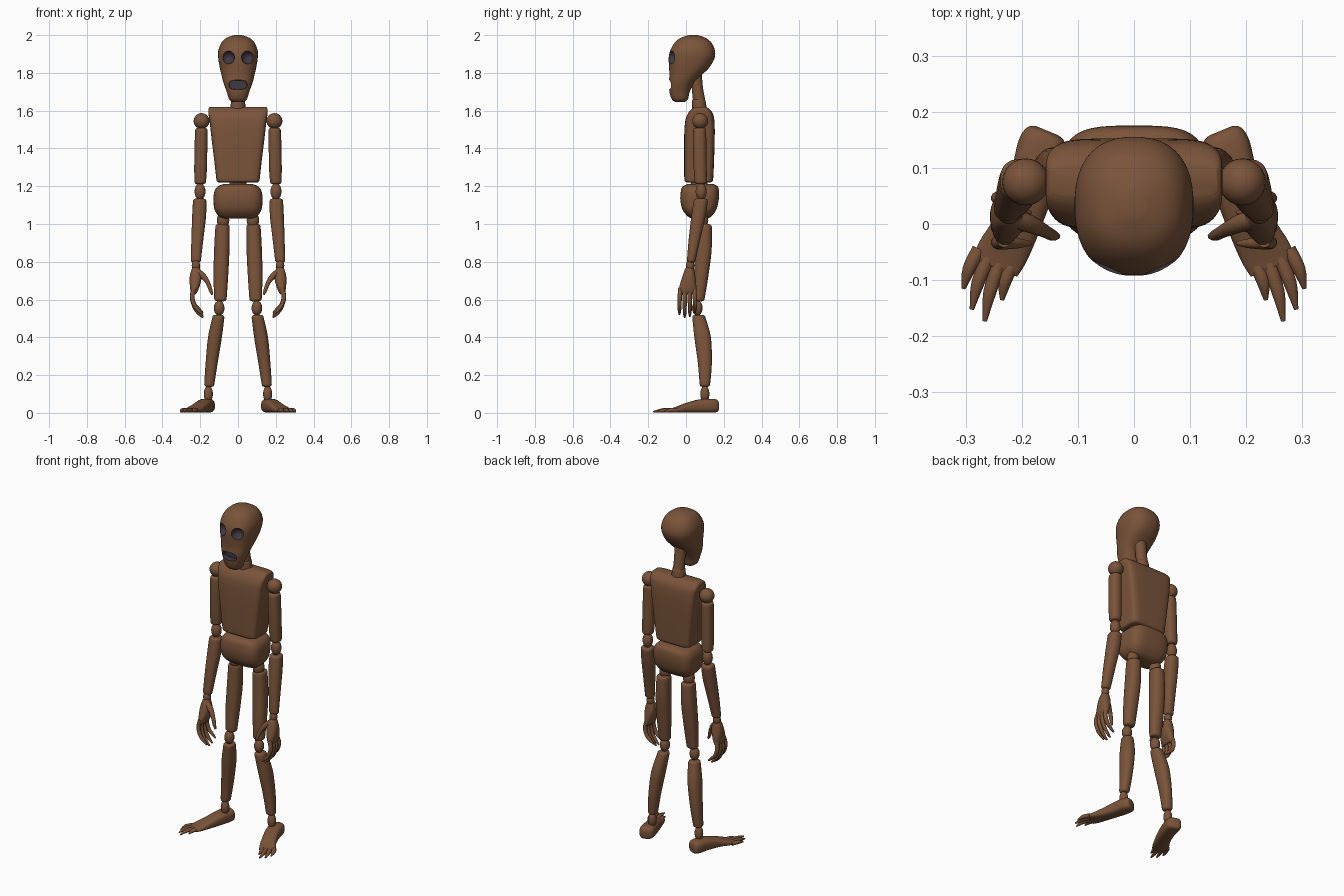
import bpy, bmesh, math
from mathutils import Vector

cube = bpy.data.objects.get("Cube")
if cube:
    bpy.data.objects.remove(cube, do_unlink=True)

Y, Z = Vector((0, 1, 0)), Vector((0, 0, 1))


def make_material(name, colour):
    mat = bpy.data.materials.new(name)
    mat.use_nodes = True
    mat.diffuse_color = colour
    mat.node_tree.nodes["Principled BSDF"].inputs["Base Color"].default_value = colour
    return mat


wood = make_material("brown wood", (0.195, 0.088, 0.042, 1))
hollow = make_material("dark hollow", (0.05, 0.04, 0.055, 1))


def spline(rings, steps=4):
    """Catmull-Rom interpolation of ring tuples."""
    out = []
    for i in range(len(rings) - 1):
        p0, p1, p2 = rings[max(i - 1, 0)], rings[i], rings[i + 1]
        p3 = rings[min(i + 2, len(rings) - 1)]
        for k in range(steps):
            t = k / steps
            out.append(tuple(
                b + t / 2 * (c - a + t * (2 * a - 5 * b + 4 * c - d + t * (3 * (b - c) + d - a)))
                for a, b, c, d in zip(p0, p1, p2, p3)))
    return out + [rings[-1]]


def round_ends(rings, e):
    """Close both ends of a vertical part with a small rounded edge."""
    bottom, top = rings[0], rings[-1]

    def lip(r, sign):
        x, y, z, a, b = r
        return [(x, y, z + sign * e * math.sin(t), a - e * (1 - math.cos(t)), b - e * (1 - math.cos(t)))
                for t in (math.pi / 8, math.pi / 4, math.pi * 3 / 8, math.pi / 2)]
    return lip(bottom, -1)[::-1] + rings + lip(top, 1)


def finish(name, bm, mats=(wood,)):
    bmesh.ops.recalc_face_normals(bm, faces=bm.faces)
    mesh = bpy.data.meshes.new(name)
    bm.to_mesh(mesh)
    bm.free()
    for m in mats:
        mesh.materials.append(m)
    ob = bpy.data.objects.new(name, mesh)
    bpy.context.collection.objects.link(ob)
    return ob


def loft(name, rings, power=2, sides=24, axis=None, ref=Y, mats=(wood,)):
    """Skin superellipse rings (x, y, z, half width, half depth)."""
    bm = bmesh.new()
    centres = [Vector(r[:3]) for r in rings]
    loops = []
    for i, (x, y, z, a, b) in enumerate(rings):
        d = axis or centres[min(i + 1, len(rings) - 1)] - centres[max(i - 1, 0)]
        d = d.normalized()
        side = ref.cross(d).normalized()
        up = d.cross(side)
        loop = []
        for k in range(sides):
            t = 2 * math.pi * (k + 0.5) / sides
            c, s = math.cos(t), math.sin(t)
            u = math.copysign(abs(c) ** (2 / power), c) * a
            v = math.copysign(abs(s) ** (2 / power), s) * b
            loop.append(bm.verts.new(centres[i] + side * u + up * v))
        loops.append(loop)
    for lo, hi in zip(loops, loops[1:]):
        for k in range(sides):
            n = (k + 1) % sides
            bm.faces.new((lo[k], lo[n], hi[n], hi[k]))
    bm.faces.new(loops[0])
    bm.faces.new(loops[-1])
    return finish(name, bm, mats)


def ball(name, centre, size, mats=(wood,)):
    bm = bmesh.new()
    bmesh.ops.create_uvsphere(bm, u_segments=24, v_segments=14, radius=1)
    bmesh.ops.scale(bm, vec=size, verts=bm.verts)
    bmesh.ops.translate(bm, vec=centre, verts=bm.verts)
    return finish(name, bm, mats)


def body(name, profile, power, sides):
    """Loft from rows of (height, front, back, half width)."""
    rings = [(0, (f + b) / 2, z, w, (b - f) / 2) for z, f, b, w in profile]
    return loft(name, spline(rings), power, sides, axis=Z)


# Head with hollow eyes and mouth
head = body("head", [
    (1.645, -.055, -.01, .028), (1.66, -.075, .01, .047), (1.70, -.088, .02, .06),
    (1.75, -.09, .045, .078), (1.79, -.088, .085, .088), (1.83, -.09, .125, .097),
    (1.88, -.092, .152, .105), (1.92, -.083, .153, .104), (1.96, -.06, .135, .088),
    (1.985, -.03, .105, .062), (2.0, .015, .06, .02)], 2.4, 40)
head.data.materials.append(hollow)

cutters = [ball("eye_cutter", (s * .053, -.085, 1.882), (.035, .04, .035), (wood, hollow)) for s in (1, -1)]
cutters.append(loft("mouth_cutter", [(0, -.14, 1.737, .05, .026), (0, -.05, 1.737, .046, .024)],
                    3, 24, ref=Z, mats=(wood, hollow)))
bpy.context.view_layer.objects.active = head
for cutter in cutters:
    for poly in cutter.data.polygons:
        poly.material_index = 1
    cut = head.modifiers.new("cut", "BOOLEAN")
    cut.operation, cut.solver, cut.object = "DIFFERENCE", "EXACT", cutter
    bpy.ops.object.modifier_apply(modifier=cut.name)
    bpy.data.objects.remove(cutter, do_unlink=True)

# Neck, chest, waist and pelvis
loft("neck", [(0, .07, 1.65, .033, .033), (0, .06, 1.72, .031, .03), (0, .05, 1.79, .036, .034)], axis=Z)
loft("neck_base", round_ends([(0, .072, 1.6, .042, .04), (0, .068, 1.652, .037, .036)], .01), axis=Z)
body("chest", [
    (1.22, .005, .13, .103), (1.225, -.004, .139, .111), (1.24, -.009, .144, .115),
    (1.32, -.01, .148, .124), (1.45, -.01, .152, .14), (1.54, -.005, .151, .15),
    (1.585, .01, .142, .157), (1.61, .032, .122, .156), (1.62, .05, .105, .148)], 6, 48)
ball("waist_ball", (0, .07, 1.215), (.045, .045, .035))
body("pelvis", [
    (1.028, .035, .115, .07), (1.04, .01, .135, .1), (1.075, -.018, .16, .124),
    (1.125, -.03, .173, .13), (1.17, -.028, .175, .126), (1.198, -.018, .168, .108),
    (1.212, .01, .145, .075)], 3.6, 40)

for s, side in ((1, "left"), (-1, "right")):
    def m(rings):
        return [(s * r[0],) + tuple(r[1:]) for r in rings]

    def limb(part, rings, e=.014):
        loft(f"{side}_{part}", round_ends(spline(m(rings)), e), 2.3, axis=Z)

    def joint(part, x, y, z, r, h):
        ball(f"{side}_{part}", (s * x, y, z), (r, r, h))

    # Arm
    joint("shoulder_ball", .193, .075, 1.545, .042, .042)
    limb("upper_arm", [(.2, .078, 1.225, .031, .032), (.198, .075, 1.3, .034, .035),
                       (.196, .072, 1.42, .034, .036), (.194, .072, 1.495, .033, .035)])
    joint("elbow", .201, .08, 1.172, .029, .045)
    limb("forearm", [(.223, .028, .81, .027, .023), (.215, .045, .92, .032, .031),
                     (.206, .066, 1.04, .037, .038), (.203, .078, 1.12, .036, .038)])
    joint("wrist", .223, .022, .78, .022, .035)

    # Hand
    loft(f"{side}_palm", spline(m([
        (.222, .02, .775, .014, .014), (.223, .018, .76, .023, .024), (.224, .015, .72, .032, .035),
        (.229, .01, .67, .026, .045), (.233, .008, .64, .017, .046), (.234, .007, .628, .01, .038)])),
        2.4, axis=Z)
    for i, (y, drop) in enumerate(((-.03, .015), (-.006, 0), (.018, .005), (.042, .025))):
        tip = y * 1.15
        loft(f"{side}_finger_{i + 1}", spline(m([
            (.232, y, .66, .012, .012), (.243, y * 1.1, .61 + drop / 3, .012, .012),
            (.23, tip, .56 + drop / 2, .011, .011), (.207, tip, .525 + drop, .009, .009),
            (.185, tip, .505 + drop, .004, .004)])), 2, 12)
    loft(f"{side}_thumb", spline(m([
        (.215, .01, .75, .016, .016), (.185, 0, .725, .016, .016), (.16, -.012, .69, .012, .012),
        (.145, -.02, .65, .01, .01), (.136, -.022, .625, .005, .005)])), 2, 12)

    # Leg
    joint("hip", .079, .085, 1.02, .033, .045)
    limb("thigh", [(.093, .07, .605, .033, .029), (.091, .08, .72, .039, .038),
                   (.086, .092, .86, .041, .044), (.082, .095, .985, .038, .042)])
    joint("knee", .1, .06, .555, .028, .04)
    limb("shin", [(.152, .1, .152, .027, .028), (.14, .1, .26, .032, .037),
                  (.122, .088, .4, .037, .044), (.104, .068, .505, .032, .035)])
    joint("ankle", .157, .1, .1, .024, .045)

    # Foot
    heading = Vector((s * .38, -.92, 0))
    loft(f"{side}_foot", spline(m([
        (.154, .166, .034, .022, .02), (.157, .158, .037, .037, .033), (.166, .13, .038, .044, .037),
        (.182, .07, .036, .042, .035), (.208, 0, .026, .042, .025), (.234, -.05, .016, .046, .015),
        (.247, -.078, .012, .042, .01)])), 3, axis=heading, ref=Z)
    for i, (bx, by, tx, ty) in enumerate(((.217, -.07, .235, -.135), (.24, -.07, .266, -.173),
                                          (.26, -.06, .289, -.152), (.276, -.045, .304, -.115))):
        loft(f"{side}_toe_{i + 1}", spline(m([
            (bx, by, .013, .013, .012), ((bx + tx) / 2 + .004, (by + ty) / 2, .014, .012, .011),
            (tx, ty, .006, .004, .004)])), 2, 12, ref=Z)

# Smooth shading with crisp edges
bpy.ops.object.select_all(action="DESELECT")
for ob in bpy.context.collection.objects:
    if ob.type == "MESH":
        ob.select_set(True)
        bpy.context.view_layer.objects.active = ob
bpy.ops.object.shade_smooth_by_angle(angle=math.radians(40))
